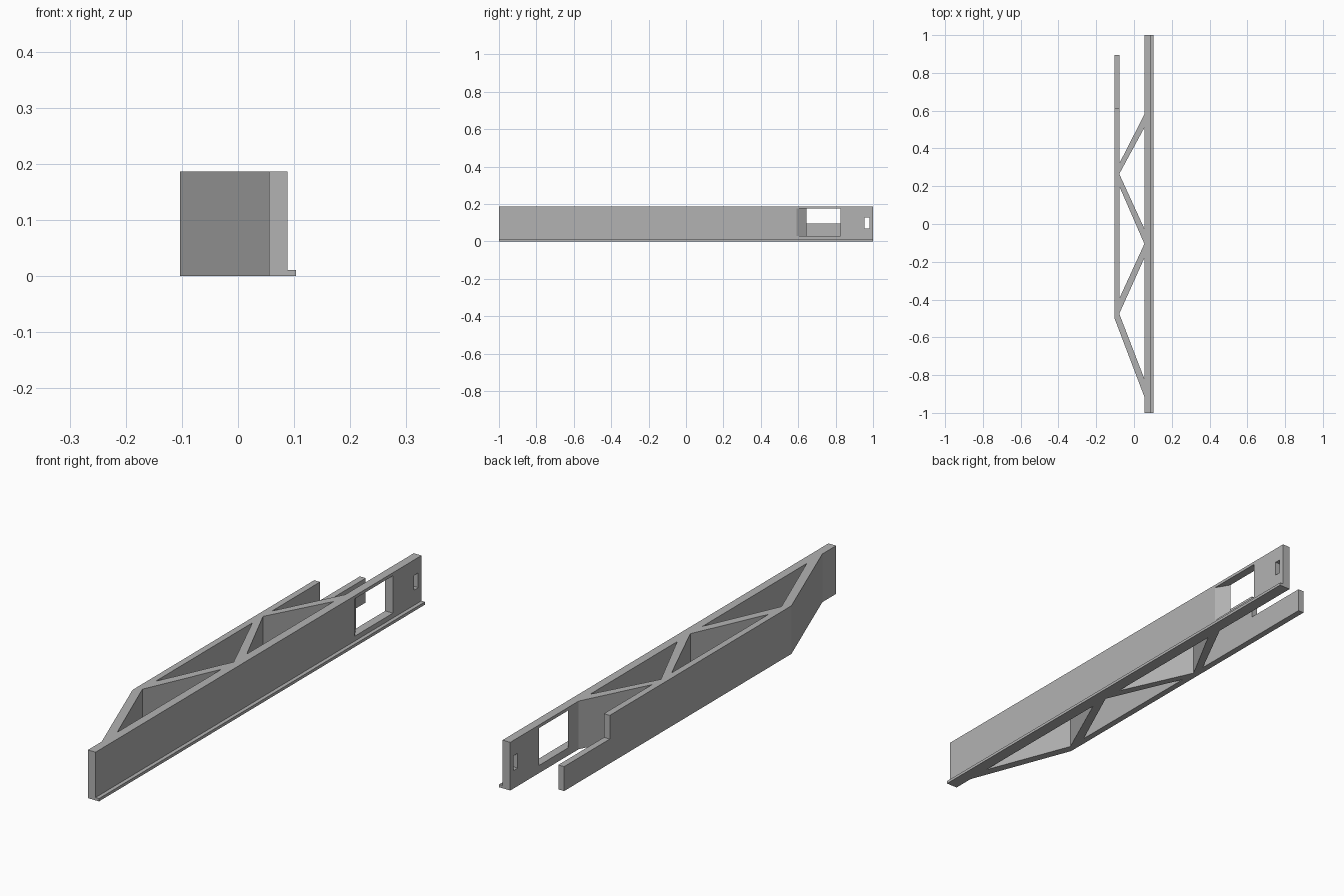
import bpy
import bmesh

cube = bpy.data.objects.get("Cube")
if cube:
    bpy.data.objects.remove(cube, do_unlink=True)

HEIGHT = 0.187
WALL_OUT, WALL_IN = -0.103, -0.078
RAIL_IN, RAIL_OUT = 0.055, 0.088

grey = bpy.data.materials.new("plain grey")
grey.use_nodes = True
colour = (0.45, 0.45, 0.45, 1)
grey.diffuse_color = colour
grey.node_tree.nodes["Principled BSDF"].inputs["Base Color"].default_value = colour


def prism(name, plan, z0, z1):
    """Extrude a plan outline between two heights."""
    bm = bmesh.new()
    base = bm.faces.new([bm.verts.new((x, y, z0)) for x, y in plan])
    top = bmesh.ops.extrude_face_region(bm, geom=[base])["geom"]
    verts = [v for v in top if isinstance(v, bmesh.types.BMVert)]
    bmesh.ops.translate(bm, verts=verts, vec=(0, 0, z1 - z0))
    bmesh.ops.recalc_face_normals(bm, faces=bm.faces)
    mesh = bpy.data.meshes.new(name)
    bm.to_mesh(mesh)
    bm.free()
    mesh.materials.append(grey)
    obj = bpy.data.objects.new(name, mesh)
    bpy.context.collection.objects.link(obj)
    return obj


def rect(x0, x1, y0, y1):
    return [(x0, y0), (x1, y0), (x1, y1), (x0, y1)]


# Rail, diagonal braces and side wall share one outline
body = prism("braced_rail", [
    (RAIL_IN, -1), (RAIL_OUT, -1), (RAIL_OUT, 1), (RAIL_IN, 1),
    (RAIL_IN, 0.58), (WALL_IN, 0.32), (WALL_IN, 0.895), (WALL_OUT, 0.895),
    (WALL_OUT, -0.5), (RAIL_IN, -0.915)], 0, HEIGHT)

cutters = []
# Triangular openings between the braces
for tri in (
    [(RAIL_IN, -0.82), (RAIL_IN, -0.18), (WALL_IN, -0.475)],
    [(WALL_IN, -0.395), (RAIL_IN, -0.105), (WALL_IN, 0.2)],
    [(RAIL_IN, -0.025), (RAIL_IN, 0.51), (WALL_IN, 0.265)],
):
    cutters.append(prism("brace_opening_cutter", tri, -0.1, 0.3))
# Window with a slanted front jamb
cutters.append(prism("window_cutter", [
    (0.1, 0.57), (0.1, 0.825), (0.045, 0.825), (0.045, 0.662)], 0.03, 0.175))
# Small slot near the back end
cutters.append(prism("slot_cutter", rect(0.03, 0.12, 0.955, 0.98), 0.07, 0.127))
# Lowered back end of the side wall
cutters.append(prism("wall_step_cutter", rect(-0.2, -0.05, 0.615, 1.1), 0.095, 0.3))

for cutter in cutters:
    cutter.hide_render = True
    mod = body.modifiers.new(cutter.name, "BOOLEAN")
    mod.operation = "DIFFERENCE"
    mod.solver = "EXACT"
    mod.object = cutter

# Bake the cuts, then drop the cutters
graph = bpy.context.evaluated_depsgraph_get()
baked = bpy.data.meshes.new_from_object(body.evaluated_get(graph))
body.modifiers.clear()
body.data = baked
for cutter in cutters:
    bpy.data.objects.remove(cutter, do_unlink=True)

# Thin lip along the foot of the rail
prism("bottom_lip", rect(RAIL_OUT, 0.103, -1, 1), 0, 0.011)
